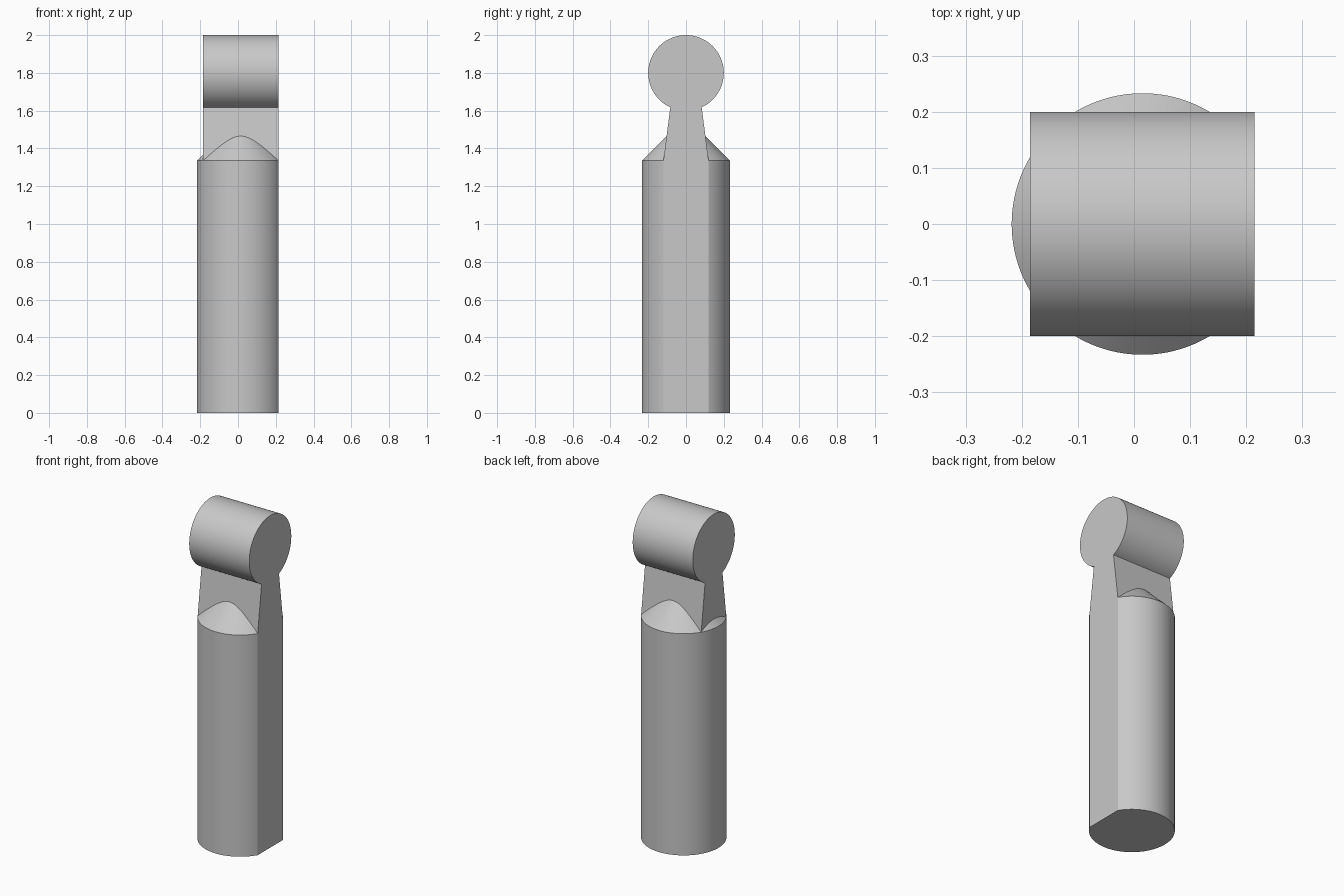
import bpy
import bmesh
import math
from mathutils import Matrix

if "Cube" in bpy.data.objects:
    bpy.data.objects.remove(bpy.data.objects["Cube"])

BODY_R, BODY_X, SHOULDER_Z = 0.233, 0.015, 1.335
HEAD_R, HEAD_Z = 0.2, 1.8
LEFT_X, FLAT_X = -0.185, 0.215

grey = bpy.data.materials.new("plain_grey")
grey.use_nodes = True
colour = (0.58, 0.58, 0.58, 1)
grey.diffuse_color = colour
grey.node_tree.nodes["Principled BSDF"].inputs["Base Color"].default_value = colour


def make_object(name, bm):
    bmesh.ops.recalc_face_normals(bm, faces=bm.faces)
    mesh = bpy.data.meshes.new(name)
    bm.to_mesh(mesh)
    bm.free()
    mesh.materials.append(grey)
    obj = bpy.data.objects.new(name, mesh)
    bpy.context.collection.objects.link(obj)
    return obj


def combine(obj, other, operation):
    mod = obj.modifiers.new(operation.lower(), 'BOOLEAN')
    mod.operation = operation
    mod.solver = 'EXACT'
    mod.object = other
    bpy.ops.object.select_all(action='DESELECT')
    obj.select_set(True)
    bpy.context.view_layer.objects.active = obj
    bpy.ops.object.modifier_apply(modifier=mod.name)
    bpy.data.objects.remove(other)


# Round shaft with a 45 degree conical shoulder
bm = bmesh.new()
profile = [(0, 0), (BODY_R, 0), (BODY_R, SHOULDER_Z), (0, SHOULDER_Z + BODY_R)]
verts = [bm.verts.new((BODY_X + r, 0, z)) for r, z in profile]
edges = [bm.edges.new(pair) for pair in zip(verts, verts[1:])]
bmesh.ops.spin(bm, geom=verts + edges, cent=(BODY_X, 0, 0), axis=(0, 0, 1),
               angle=math.tau, steps=128)
bmesh.ops.remove_doubles(bm, verts=bm.verts, dist=0.0001)
shaft = make_object("shaft", bm)

# Keyhole outline: tapered neck under a round head, extruded sideways
bm = bmesh.new()
half_gap = math.asin(0.083 / HEAD_R)
outline = [(-0.11, 1.2), (0.11, 1.2), (0.1195, SHOULDER_Z)]
steps = 112
for i in range(steps + 1):
    a = half_gap + (math.tau - 2 * half_gap) * i / steps
    outline.append((HEAD_R * math.sin(a), HEAD_Z - HEAD_R * math.cos(a)))
outline.append((-0.1195, SHOULDER_Z))
face = bm.faces.new([bm.verts.new((LEFT_X, y, z)) for y, z in outline])
side = bmesh.ops.extrude_face_region(bm, geom=[face])
moved = [v for v in side["geom"] if isinstance(v, bmesh.types.BMVert)]
bmesh.ops.translate(bm, verts=moved, vec=(0.5, 0, 0))
neck_and_head = make_object("neck_and_head", bm)

# Block that trims one flat side along the full height
bm = bmesh.new()
bmesh.ops.create_cube(bm, size=1, matrix=Matrix.Translation((FLAT_X + 0.5, 0, 1))
                      @ Matrix.Diagonal((1, 2, 3, 1)))
trim_block = make_object("trim_block", bm)
trim_block.hide_render = True

combine(shaft, neck_and_head, 'UNION')
combine(shaft, trim_block, 'DIFFERENCE')
shaft.name = "round_headed_pin"
bpy.ops.object.shade_smooth_by_angle(angle=math.radians(25))
